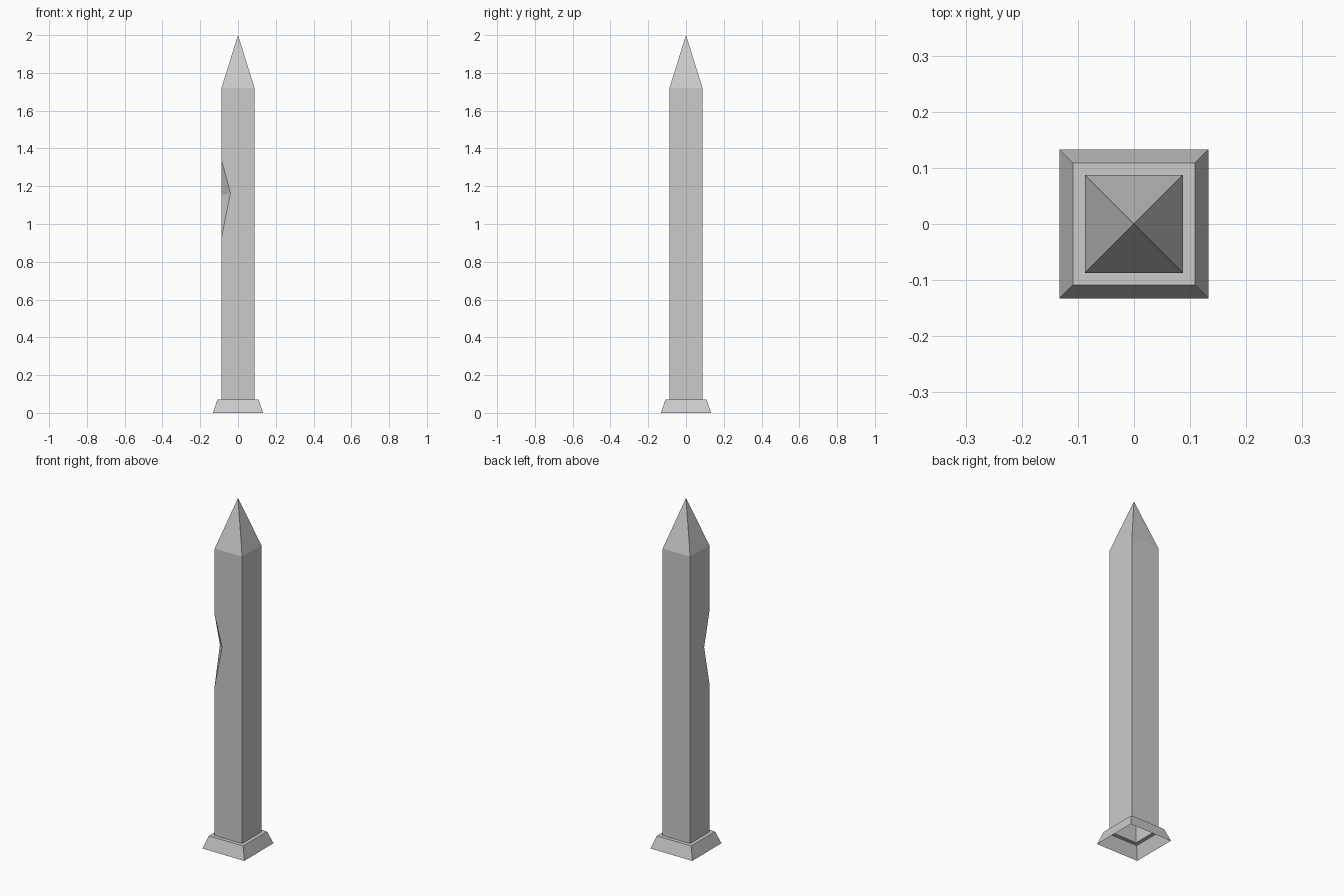
import bpy
import bmesh

if "Cube" in bpy.data.objects:
    bpy.data.objects.remove(bpy.data.objects["Cube"])

R_FOOT, R_LIP, R_POST = 0.133, 0.109, 0.0875
Z_LIP, Z_SHOULDER, Z_TIP = 0.07, 1.72, 2.0


def square(bm, r, z):
    """Square ring of vertices, starting at the front left corner."""
    return [bm.verts.new((sx * r, sy * r, z))
            for sx, sy in ((-1, -1), (1, -1), (1, 1), (-1, 1))]


def finish(bm, name):
    mesh = bpy.data.meshes.new(name)
    bm.to_mesh(mesh)
    bm.free()
    obj = bpy.data.objects.new(name, mesh)
    bpy.context.collection.objects.link(obj)
    return obj


# Flared base: sloping skirt and flat lip, open underneath
bm = bmesh.new()
rings = [square(bm, R_FOOT, 0), square(bm, R_LIP, Z_LIP), square(bm, R_POST, Z_LIP)]
for low, high in zip(rings, rings[1:]):
    for i in range(4):
        j = (i + 1) % 4
        bm.faces.new((low[i], low[j], high[j], high[i]))
finish(bm, "flared_base")

# Post with pointed cap and a chip out of the front left corner
bm = bmesh.new()
low = square(bm, R_POST, Z_LIP)
high = square(bm, R_POST, Z_SHOULDER)
tip = bm.verts.new((0, 0, Z_TIP))
chip_top = bm.verts.new((-R_POST, -R_POST, 1.34))
chip_bottom = bm.verts.new((-R_POST, -R_POST, 0.925))
chip_front = bm.verts.new((-0.04, -R_POST, 1.165))
chip_left = bm.verts.new((-R_POST, -0.04, 1.15))

for i in range(4):
    j = (i + 1) % 4
    outline = [low[i], low[j], high[j], high[i]]
    if i == 0:    # front side, notched on its left edge
        outline += [chip_top, chip_front, chip_bottom]
    elif i == 3:  # left side, notched on its front edge
        outline[2:2] = [chip_bottom, chip_left, chip_top]
    bm.faces.new(outline)
    bm.faces.new((high[i], high[j], tip))

# Two broken facets of the chip
bm.faces.new((chip_top, chip_left, chip_front))
bm.faces.new((chip_bottom, chip_front, chip_left))
finish(bm, "chipped_post")
